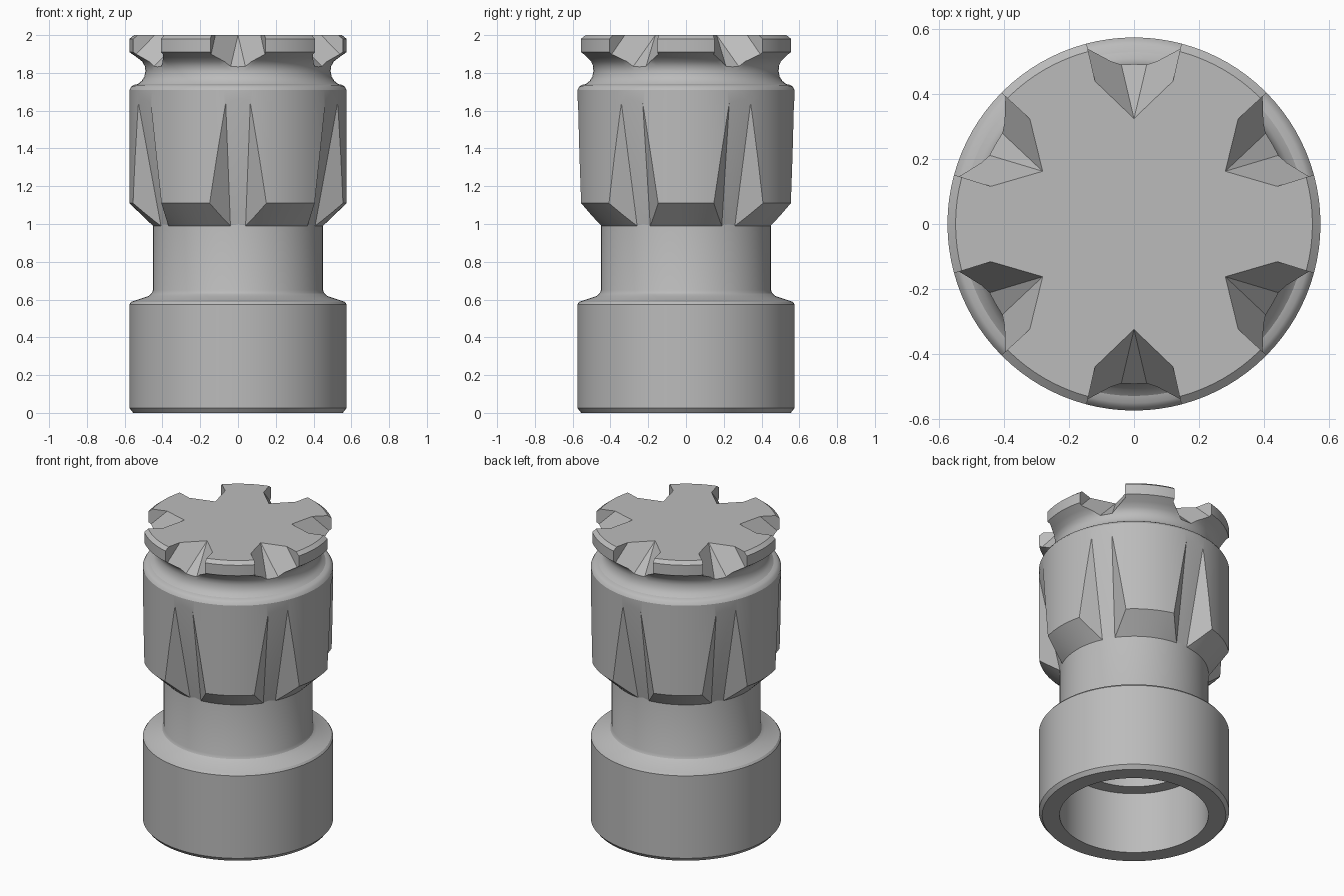
import bpy, bmesh, math
from mathutils import Matrix, Vector

SIDES = 96
SLOTS = 6

cube = bpy.data.objects.get("Cube")
if cube:
    bpy.data.objects.remove(cube, do_unlink=True)

metal = bpy.data.materials.new("plain_grey")
grey = (0.5, 0.5, 0.5, 1)
metal.diffuse_color = grey
metal.use_nodes = True
metal.node_tree.nodes["Principled BSDF"].inputs["Base Color"].default_value = grey


def add_object(name, bm):
    mesh = bpy.data.meshes.new(name)
    bmesh.ops.recalc_face_normals(bm, faces=bm.faces)
    bm.to_mesh(mesh)
    bm.free()
    mesh.materials.append(metal)
    obj = bpy.data.objects.new(name, mesh)
    bpy.context.collection.objects.link(obj)
    return obj


def lathe(name, profile):
    """Solid of revolution from (radius, height) points that start and end on the axis."""
    bm = bmesh.new()
    verts = [bm.verts.new((r, 0, z)) for r, z in profile]
    edges = [bm.edges.new(pair) for pair in zip(verts, verts[1:])]
    bmesh.ops.spin(bm, geom=verts + edges, cent=(0, 0, 0), axis=(0, 0, 1),
                   angle=math.tau, steps=SIDES, use_merge=True)
    bmesh.ops.remove_doubles(bm, verts=bm.verts, dist=1e-5)
    return add_object(name, bm)


def ring_of_hulls(name, half):
    """Mirror the points over x, wrap them in a hull and repeat it around z."""
    bm = bmesh.new()
    for i in range(SLOTS):
        turn = Matrix.Rotation(math.tau * i / SLOTS, 4, "Z")
        points = {(s * p[0], p[1], p[2]) for p in half for s in (-1, 1)}
        verts = [bm.verts.new(turn @ Vector(p)) for p in sorted(points)]
        bmesh.ops.convex_hull(bm, input=verts)
    bmesh.ops.dissolve_limit(bm, angle_limit=0.01, verts=bm.verts, edges=bm.edges)
    obj = add_object(name, bm)
    obj.hide_render = True
    return obj


def smooth(obj):
    bpy.ops.object.select_all(action="DESELECT")
    obj.select_set(True)
    bpy.context.view_layer.objects.active = obj
    bpy.ops.object.shade_smooth_by_angle(angle=math.radians(25))


# Hollow base sleeve with a stepped bore and a slim neck
base = lathe("base_sleeve", [
    (0, 0.95), (0.365, 0.95), (0.365, 0.41), (0.45, 0.41), (0.45, 0),
    (0.555, 0), (0.575, 0.025), (0.575, 0.575), (0.565, 0.588),
    (0.475, 0.618), (0.458, 0.632), (0.45, 0.65), (0.45, 1.2), (0, 1.2)])

# Collar, waisted throat and crown disc
head = lathe("collar_and_crown", [
    (0, 0.99), (0.45, 0.99), (0.575, 1.11), (0.575, 1.71), (0.565, 1.727),
    (0.552, 1.736), (0.53, 1.741), (0.51, 1.757), (0.496, 1.78), (0.49, 1.81),
    (0.493, 1.835), (0.507, 1.86), (0.535, 1.882), (0.575, 1.91),
    (0.575, 1.98), (0.55, 2), (0, 2)])

# Tapered grooves in the collar: each wall is a plane through three points
tip = Vector((0.065, 0.571, 1.64))
rim = Vector((0.15, 0.555, 1.11))
root = Vector((0.04, 0.448, 0.99))
wall = [tip + a * (rim - tip) + b * (root - tip)
        for a, b in ((0, -0.1), (0, 1.1), (1.5, 0), (1.5, -0.5))]
grooves = ring_of_hulls("groove_cutter", [tuple(p) for p in wall])

# V-shaped notches in the crown
notches = ring_of_hulls("notch_cutter", [
    (0, 0.325, 2), (0, 0.325, 2.1), (0.12, 0.44, 2), (0.12, 0.44, 2.1),
    (0.167, 0.65, 2.1), (0.167, 0.65, 1.787), (0.0765, 0.65, 1.675)])

for cutter in (grooves, notches):
    cut = head.modifiers.new(cutter.name, "BOOLEAN")
    cut.operation = "DIFFERENCE"
    cut.solver = "EXACT"
    cut.object = cutter

# Bake the cuts so the sharp edges can be marked
graph = bpy.context.evaluated_depsgraph_get()
baked = bpy.data.meshes.new_from_object(head.evaluated_get(graph))
head.modifiers.clear()
head.data = baked
for cutter in (grooves, notches):
    bpy.data.objects.remove(cutter, do_unlink=True)

for part in (base, head):
    smooth(part)
